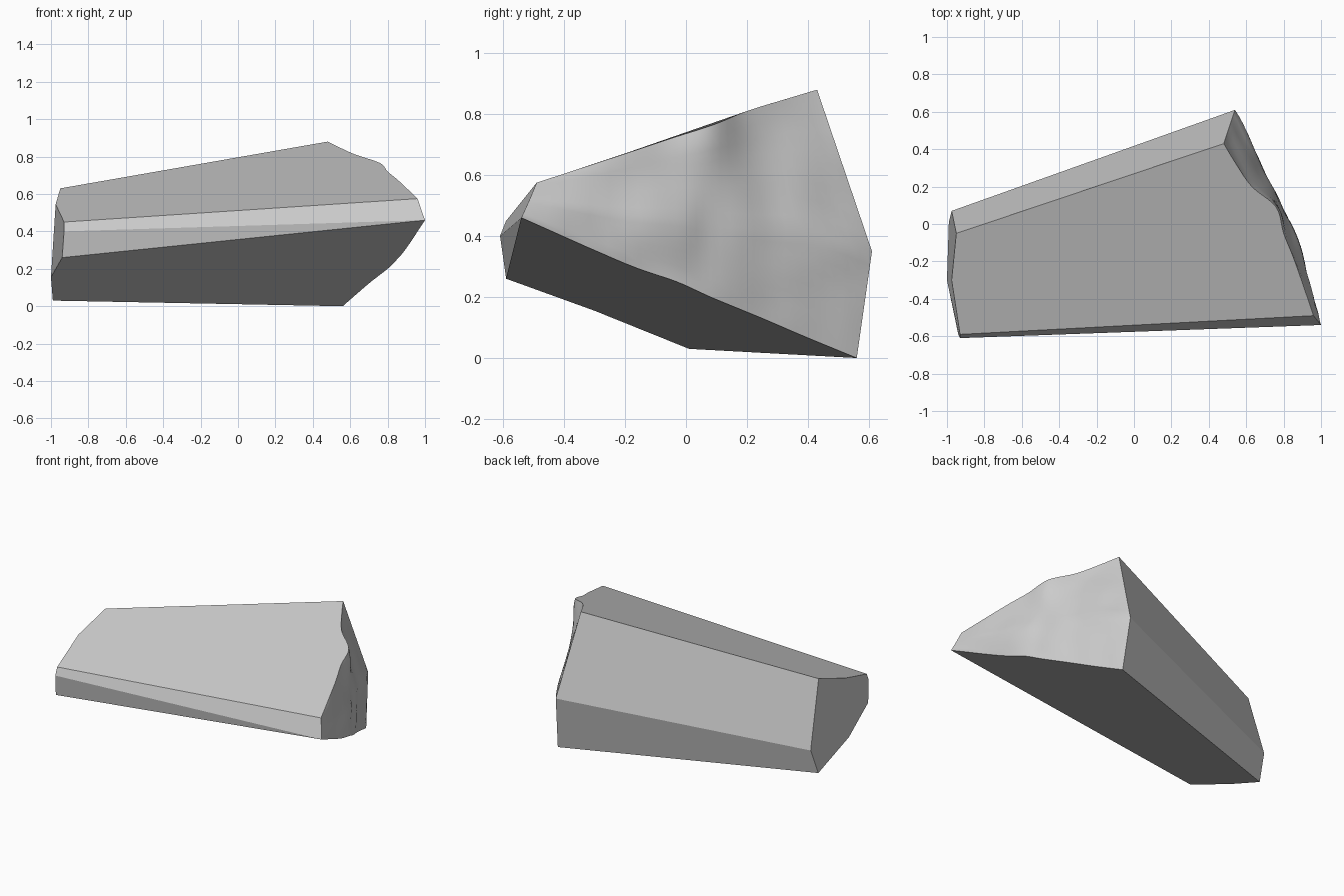
import bpy
import bmesh
from mathutils import Vector, noise

cube = bpy.data.objects.get("Cube")
if cube:
    bpy.data.objects.remove(cube, do_unlink=True)

stone = bpy.data.materials.new("grey stone")
stone.use_nodes = True
grey = (0.6, 0.6, 0.6, 1)
stone.diffuse_color = grey
bsdf = stone.node_tree.nodes["Principled BSDF"]
bsdf.inputs["Base Color"].default_value = grey
bsdf.inputs["Roughness"].default_value = 0.8

# Broken end: three contours running from the back to the front
LOW = [(.56, .56, 0), (.64, .39, .07), (.71, .25, .13), (.8, .08, .2),
       (.85, -.03, .25), (.9, -.2, .31), (1, -.54, .46)]
MID = [(.54, .61, .35), (.63, .43, .41), (.71, .26, .42), (.79, .08, .44),
       (.85, -.03, .46), (.91, -.2, .47), (.98, -.515, .515)]
HIGH = [(.48, .43, .88), (.54, .33, .85), (.63, .2, .81), (.76, .09, .765),
        (.8, -.05, .72), (.86, -.2, .67), (.96, -.49, .575)]

# Corners of the cut end
top = (-.95, -.05, .63)
top_mid = (-.975, -.3, .545)
front_top = (-.93, -.59, .45)
front_mid = (-.93, -.61, .4)
front_low = (-.94, -.59, .26)
low_mid = (-1, -.3, .155)
bottom = (-.99, .01, .03)
back = (-.975, .07, .2)


def smooth_chain(points, steps=5):
    """Catmull-Rom curve through the points."""
    p = [Vector(q) for q in points]
    p = [2 * p[0] - p[1]] + p + [2 * p[-1] - p[-2]]
    out = []
    for a, b, c, d in zip(p, p[1:], p[2:], p[3:]):
        for i in range(steps):
            t = i / steps
            out.append(b + (c - a) * t / 2 + (a - 2.5 * b + 2 * c - d / 2) * t * t
                       + (1.5 * b - a / 2 - 1.5 * c + d / 2) * t ** 3)
    return out + [p[-2]]


bm = bmesh.new()

# Grid of vertices over the broken end, slightly uneven inside
low, mid, high = map(smooth_chain, (LOW, MID, HIGH))
ROWS = 8
rows = []
for r in range(2 * ROWS + 1):
    a, b, t = (low, mid, r / ROWS) if r <= ROWS else (mid, high, r / ROWS - 1)
    row = []
    for c in range(len(low)):
        p = a[c].lerp(b[c], t)
        if 0 < r < 2 * ROWS and 0 < c < len(low) - 1:
            p.x += noise.noise(p * 6) * .012
        row.append(bm.verts.new(p))
    rows.append(row)
for r0, r1 in zip(rows, rows[1:]):
    for c in range(len(low) - 1):
        face = bm.faces.new((r0[c], r0[c + 1], r1[c + 1], r1[c]))
        face.smooth = True

# Flat sides joining both ends
v = {p: bm.verts.new(p) for p in (top, top_mid, front_top, front_mid, front_low,
                                  low_mid, bottom, back)}
back_col = [row[0] for row in rows]
front_col = [row[-1] for row in rows]
sides = [
    [v[front_top], v[top_mid], v[top]] + rows[-1],
    [v[front_mid], v[front_top]] + front_col[::-1],
    [v[front_low], v[front_mid], front_col[0]],
    [v[bottom], v[low_mid], v[front_low]] + rows[0][::-1],
    [v[back], v[bottom]] + back_col[:ROWS + 1],
    [v[top], v[back]] + back_col[ROWS:],
    list(v.values()),
]
for side in sides:
    bm.faces.new(side)
bmesh.ops.recalc_face_normals(bm, faces=bm.faces)
for edge in bm.edges:
    if not all(f.smooth for f in edge.link_faces):
        edge.smooth = False

mesh = bpy.data.meshes.new("rock_shard")
bm.to_mesh(mesh)
bm.free()
mesh.materials.append(stone)
rock = bpy.data.objects.new("rock_shard", mesh)
bpy.context.collection.objects.link(rock)
